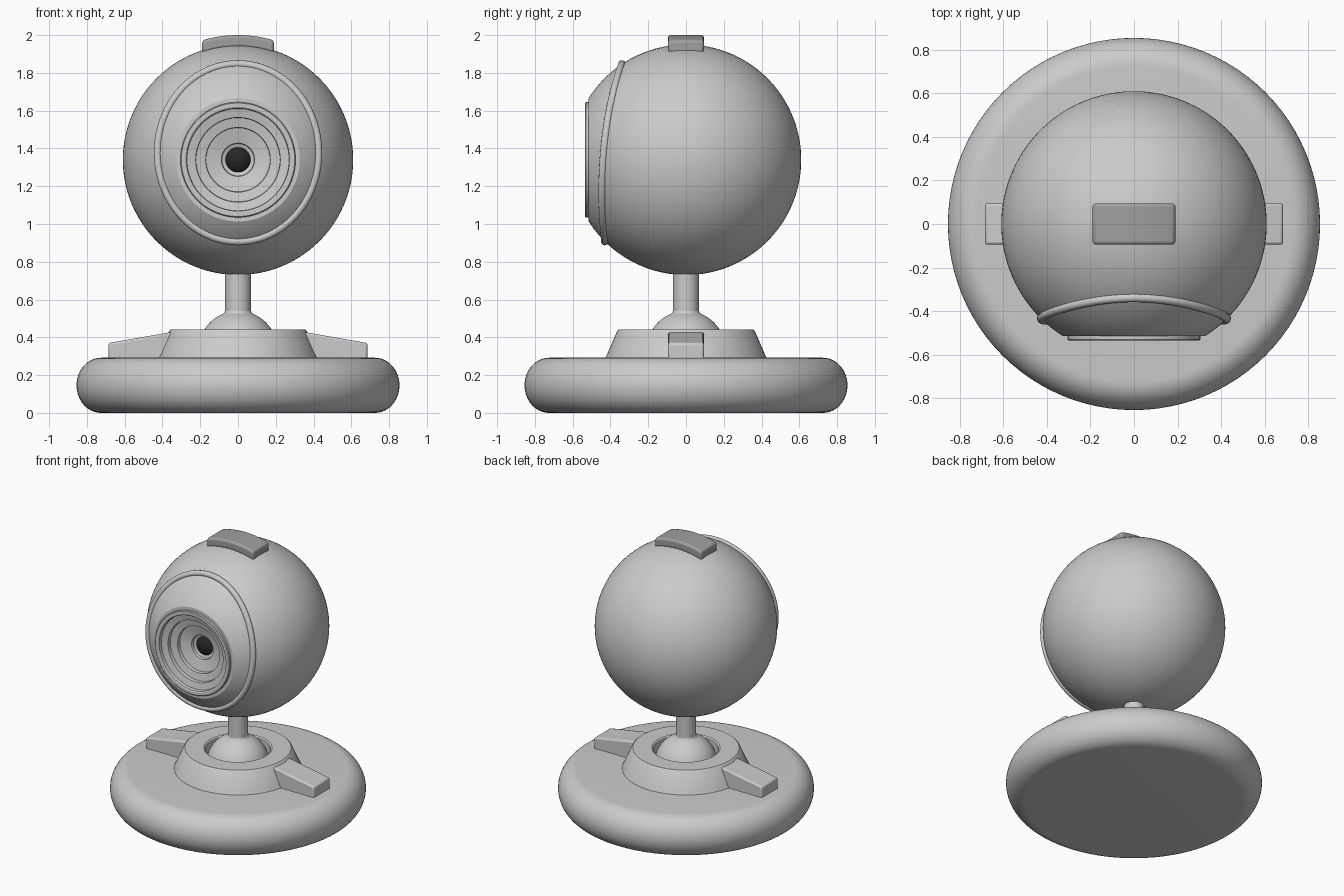
import bpy, bmesh
from math import sin, cos, pi, sqrt, radians

if "Cube" in bpy.data.objects:
    bpy.data.objects.remove(bpy.data.objects["Cube"])

HEAD_Z, HEAD_R = 1.34, 0.61


def finish(name, bm, color=None, bevel=0.0, angle=30):
    mesh = bpy.data.meshes.new(name)
    bm.to_mesh(mesh)
    bm.free()
    ob = bpy.data.objects.new(name, mesh)
    bpy.context.collection.objects.link(ob)
    if color:
        mat = bpy.data.materials.new(name + "_colour")
        mat.diffuse_color = (*color, 1)
        mat.use_nodes = True
        mat.node_tree.nodes["Principled BSDF"].inputs["Base Color"].default_value = mat.diffuse_color
        mesh.materials.append(mat)
    if bevel:
        mod = ob.modifiers.new("Bevel", 'BEVEL')
        mod.width, mod.segments = bevel, 3
        mod.limit_method, mod.angle_limit = 'ANGLE', radians(40)
    bpy.ops.object.select_all(action='DESELECT')
    ob.select_set(True)
    bpy.context.view_layer.objects.active = ob
    bpy.ops.object.shade_smooth_by_angle(angle=radians(angle))
    return ob


def lathe(name, profile, forward=False, color=None, n=96):
    """Turn (radius, height) points round z, or round the head's forward (-y) axis."""
    bm = bmesh.new()
    rings = []
    for r, h in profile:
        ring = []
        for k in range(n):
            a = 2 * pi * k / n
            x, y, z = r * cos(a), r * sin(a), h
            ring.append(bm.verts.new((x, -z, y + HEAD_Z) if forward else (x, y, z)))
        rings.append(ring)
    for lo, hi in zip(rings, rings[1:]):
        for k in range(n):
            m = (k + 1) % n
            bm.faces.new((lo[k], lo[m], hi[m], hi[k]))
    bmesh.ops.remove_doubles(bm, verts=bm.verts, dist=1e-5)
    return finish(name, bm, color)


def arc(cr, ch, ra, rb, a0, a1, n):
    """Elliptical arc of profile points, angles in degrees."""
    angs = [radians(a0 + (a1 - a0) * i / n) for i in range(n + 1)]
    return [(max(0, cr + ra * cos(a)), ch + rb * sin(a)) for a in angs]


def prism(name, outline, half_width, color=None, bevel=0.0):
    """Extrude an (x, z) outline across y."""
    bm = bmesh.new()
    a, b = [[bm.verts.new((x, s * half_width, z)) for x, z in outline] for s in (-1, 1)]
    bm.faces.new(a)
    bm.faces.new(b[::-1])
    for i in range(len(a)):
        j = (i + 1) % len(a)
        bm.faces.new((a[i], b[i], b[j], a[j]))
    bmesh.ops.recalc_face_normals(bm, faces=bm.faces)
    return finish(name, bm, color, bevel)


# Base disc with rounded rim
lathe("base", [(0, 0)] + arc(0.725, 0.146, 0.13, 0.146, -90, 90, 24) + [(0, 0.292)])

# Conical collar with a socket
lathe("collar", [(0.43, 0.285), (0.418, 0.31), (0.365, 0.432), (0.355, 0.442),
                 (0.228, 0.442), (0.218, 0.434), (0.215, 0.30)])

# Side wings on the collar
for name, s in (("left_wing", -1), ("right_wing", 1)):
    prism(name, [(s * 0.34, 0.28), (s * 0.685, 0.28), (s * 0.685, 0.37), (s * 0.34, 0.43)],
          0.095, bevel=0.012)

# Ball joint and stem
lathe("ball_joint", arc(0, 0.33, 0.21, 0.21, -10, 65, 24)
      + [(0.076, 0.527), (0.068, 0.54), (0.068, 0.76)])

# Spherical head, open where the lens sits
lathe("head", arc(0, 0, HEAD_R, HEAD_R, -90, 57.6, 60) + [(0.29, 0.515)], forward=True)

# Stepped lens funnel
lathe("lens_rings", [(0.305, 0.51), (0.305, 0.53), (0.30, 0.535), (0.28, 0.535), (0.272, 0.53),
                     (0.27, 0.505), (0.224, 0.495), (0.222, 0.47), (0.171, 0.46),
                     (0.169, 0.435), (0.088, 0.415), (0.085, 0.395), (0.07, 0.39), (0, 0.36)],
      forward=True)

# Dark glass dome
lathe("lens_glass", arc(0, 0.365, 0.073, 0.055, 0, 90, 12), forward=True, color=(0.02, 0.02, 0.02))

# Oval trim ring lying on the head
curve = bpy.data.curves.new("trim_ring", 'CURVE')
curve.dimensions = '3D'
curve.bevel_depth, curve.bevel_resolution = 0.02, 4
N = 96
spline = curve.splines.new('POLY')
spline.points.add(N - 1)
spline.use_cyclic_u = True
for i, p in enumerate(spline.points):
    x, dz = 0.426 * cos(2 * pi * i / N), 0.037 + 0.47 * sin(2 * pi * i / N)
    p.co = (x, -sqrt(HEAD_R ** 2 - x * x - dz * dz), HEAD_Z + dz, 1)
trim = bpy.data.objects.new("trim_ring", curve)
bpy.context.collection.objects.link(trim)
bpy.ops.object.select_all(action='DESELECT')
trim.select_set(True)
bpy.context.view_layer.objects.active = trim
bpy.ops.object.convert(target='MESH')
bpy.ops.object.shade_smooth()

# Curved button on top
xs = [-0.19 + 0.38 * i / 16 for i in range(17)]
top = [(x, HEAD_Z + sqrt(0.66 ** 2 - x * x)) for x in xs]
under = [(x, HEAD_Z + sqrt(0.595 ** 2 - x * x)) for x in reversed(xs)]
prism("top_button", top + under, 0.095, color=(0.35, 0.35, 0.35), bevel=0.015)
